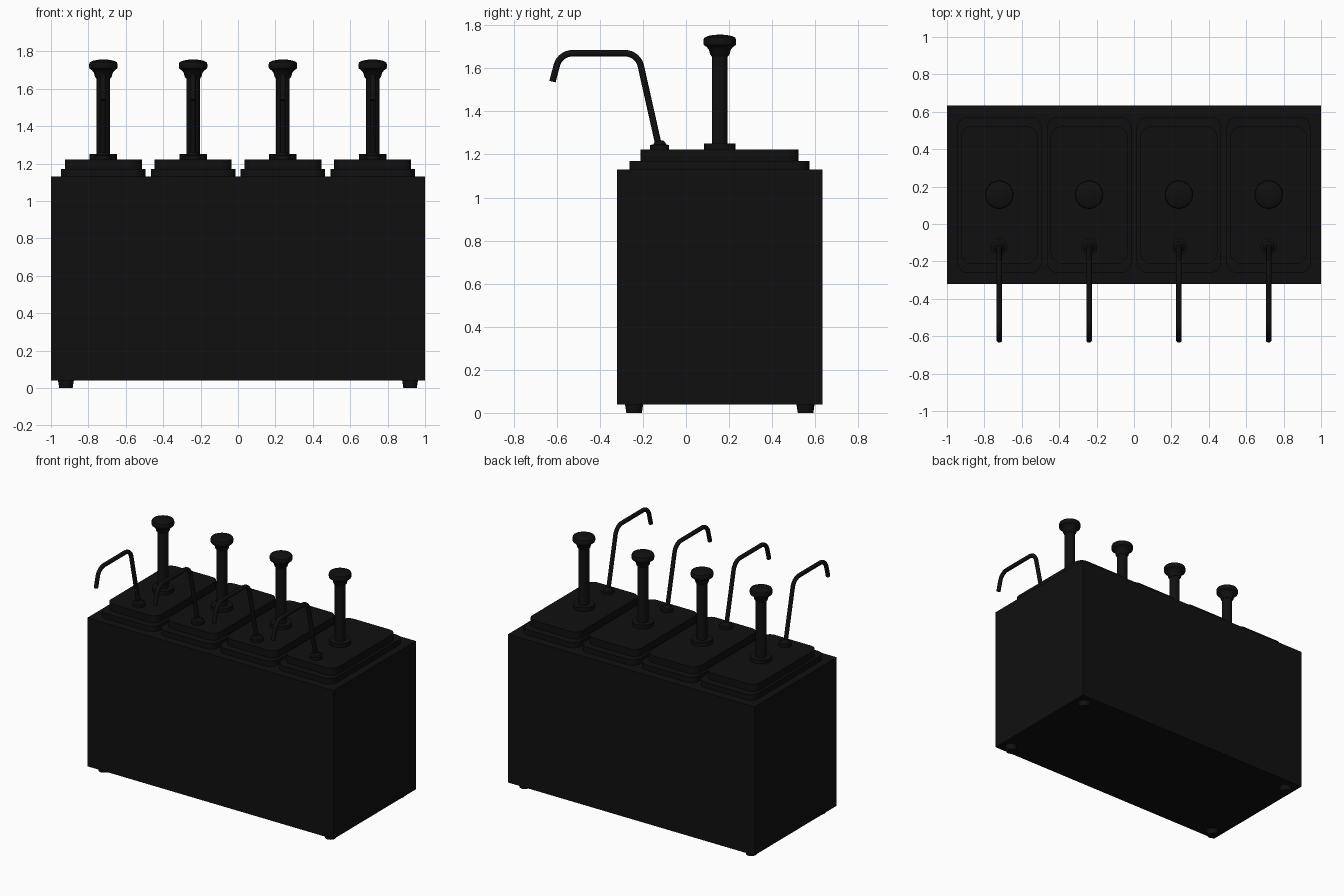
import bpy, bmesh, math
from mathutils import Vector

if "Cube" in bpy.data.objects:
    bpy.data.objects.remove(bpy.data.objects["Cube"])

black = bpy.data.materials.new("black_finish")
black.diffuse_color = (0.005, 0.005, 0.005, 1)
black.use_nodes = True
black.node_tree.nodes["Principled BSDF"].inputs["Base Color"].default_value = black.diffuse_color
CY = 0.157  # centre of the cabinet in y


def add_object(name, bm, smooth=True):
    bmesh.ops.recalc_face_normals(bm, faces=bm.faces)
    mesh = bpy.data.meshes.new(name)
    bm.to_mesh(mesh)
    bm.free()
    ob = bpy.data.objects.new(name, mesh)
    bpy.context.collection.objects.link(ob)
    mesh.materials.append(black)
    if smooth:
        bpy.ops.object.select_all(action='DESELECT')
        ob.select_set(True)
        bpy.context.view_layer.objects.active = ob
        bpy.ops.object.shade_smooth_by_angle(angle=math.radians(35))
    return ob


def loft(name, rings):
    """Skin a stack of equal-length rings and cap both ends."""
    bm = bmesh.new()
    rows = [[bm.verts.new(p) for p in ring] for ring in rings]
    n = len(rows[0])
    for a, b in zip(rows, rows[1:]):
        for i in range(n):
            j = (i + 1) % n
            bm.faces.new((a[i], a[j], b[j], b[i]))
    bm.faces.new(rows[0][::-1])
    bm.faces.new(rows[-1])
    return add_object(name, bm)


def turned(name, x, y, profile, n=32):
    """Lathe a (radius, z) profile around a vertical axis."""
    return loft(name, [[(x + r * math.cos(2 * math.pi * i / n),
                         y + r * math.sin(2 * math.pi * i / n), z)
                        for i in range(n)] for r, z in profile])


def rounded_rect(x, y, hx, hy, r, z, steps=6):
    pts = []
    for k, (sx, sy) in enumerate(((1, 1), (-1, 1), (-1, -1), (1, -1))):
        for s in range(steps + 1):
            a = math.pi / 2 * (k + s / steps)
            pts.append((x + sx * (hx - r) + r * math.cos(a),
                        y + sy * (hy - r) + r * math.sin(a), z))
    return pts


def fillet(points, radius, steps=7):
    """Round the inner corners of a polyline with circular arcs."""
    pts = [Vector(p) for p in points]
    out = [pts[0]]
    for a, p, b in zip(pts, pts[1:], pts[2:]):
        u, v = (a - p).normalized(), (b - p).normalized()
        half = u.angle(v) / 2
        c = p + (u + v).normalized() * radius / math.sin(half)
        d = radius / math.tan(half)
        s, e = p + u * d - c, p + v * d - c
        for i in range(steps + 1):
            out.append(c + s.lerp(e, i / steps).normalized() * radius)
    return out + [pts[-1]]


def tube(name, x, path, r, n=16):
    """Sweep a circle along a path lying in a plane of constant x."""
    rings = []
    side = Vector((1, 0, 0))
    for i, p in enumerate(path):
        t = (path[min(i + 1, len(path) - 1)] - path[max(i - 1, 0)]).normalized()
        up = side.cross(t)
        c = p + side * x
        rings.append([c + r * (side * math.cos(2 * math.pi * k / n)
                               + up * math.sin(2 * math.pi * k / n))
                      for k in range(n)])
    return loft(name, rings)


# Cabinet
bm = bmesh.new()
bmesh.ops.create_cube(bm, size=1)
for v in bm.verts:
    v.co = (v.co.x * 2, CY + v.co.y * 0.955, 0.585 + v.co.z * 1.09)
add_object("cabinet", bm, smooth=False)

# Feet
for sx in (-1, 1):
    for sy in (-1, 1):
        turned("foot", sx * 0.92, CY + sy * 0.398,
               [(0.036, 0), (0.043, 0.045)], 24)

# Four pump stations
spout_path = fillet([(0, -0.122, 1.22), (0, -0.223, 1.67),
                     (0, -0.585, 1.67), (0, -0.62, 1.538)], 0.075)
for i in range(4):
    x = -0.72 + 0.48 * i
    # Stepped lid
    loft("lid_rim", [rounded_rect(x, CY - 0.002, 0.226, 0.418, 0.06, z)
                     for z in (1.12, 1.17)])
    loft("lid_top", [rounded_rect(x, CY - 0.002, 0.206, 0.367, 0.06, z)
                     for z in (1.165, 1.222)])
    # Plunger: flange, stem and flared knob
    turned("plunger_flange", x, CY, [(0.073, 1.215), (0.073, 1.25)])
    turned("plunger_stem", x, CY, [(0.036, 1.24), (0.036, 1.67)])
    turned("plunger_knob", x, CY,
           [(0.038, 1.655), (0.045, 1.665), (0.05, 1.685), (0.06, 1.698),
            (0.074, 1.708), (0.076, 1.715), (0.076, 1.732), (0.072, 1.742),
            (0.055, 1.75), (0.03, 1.755), (0.01, 1.756)])
    # Spout: collar and bent tube
    turned("spout_collar", x, -0.122,
           [(0.044, 1.215), (0.044, 1.243), (0.03, 1.247), (0.024, 1.258),
            (0.016, 1.264)])
    tube("spout_tube", x, spout_path, 0.015)
